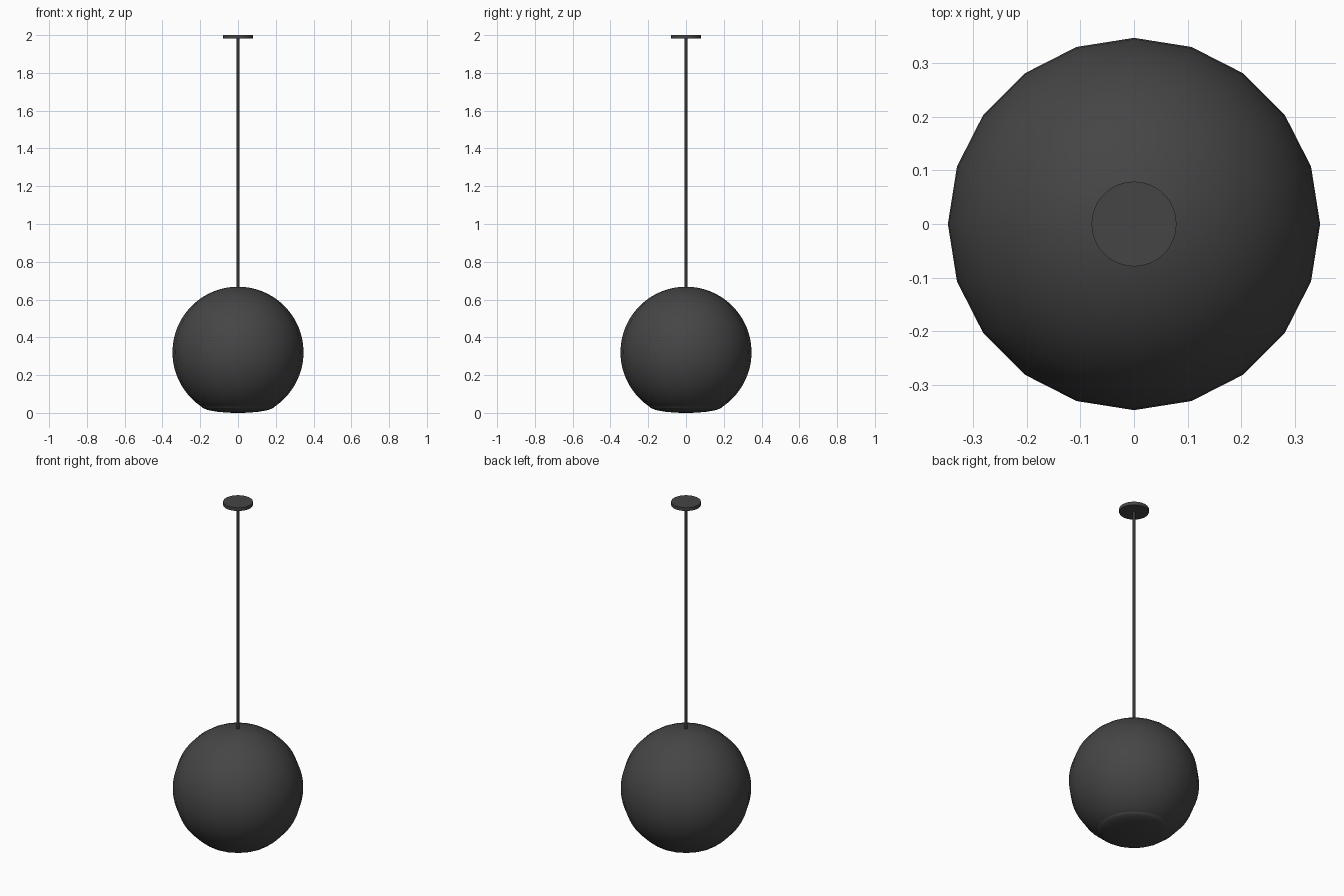
import bpy, bmesh, math

if "Cube" in bpy.data.objects:
    bpy.data.objects.remove(bpy.data.objects["Cube"])

def lathe(name, profile, segs, angle=40):
    """Spin (radius, z) points around the z axis."""
    bm = bmesh.new()
    vs = [bm.verts.new((r, 0, z)) for r, z in profile]
    es = [bm.edges.new(p) for p in zip(vs, vs[1:])]
    bmesh.ops.spin(bm, geom=vs + es, cent=(0, 0, 0), axis=(0, 0, 1),
                   angle=2 * math.pi, steps=segs, use_duplicate=False)
    bmesh.ops.remove_doubles(bm, verts=bm.verts, dist=1e-5)
    bmesh.ops.recalc_face_normals(bm, faces=bm.faces)
    me = bpy.data.meshes.new(name)
    bm.to_mesh(me)
    bm.free()
    ob = bpy.data.objects.new(name, me)
    bpy.context.collection.objects.link(ob)
    mat = bpy.data.materials.get("dark_metal") or bpy.data.materials.new("dark_metal")
    mat.diffuse_color = (0.06, 0.06, 0.06, 1)
    mat.use_nodes = True
    mat.node_tree.nodes["Principled BSDF"].inputs["Base Color"].default_value = mat.diffuse_color
    me.materials.append(mat)
    bpy.ops.object.select_all(action='DESELECT')
    ob.select_set(True)
    bpy.context.view_layer.objects.active = ob
    bpy.ops.object.shade_smooth_by_angle(angle=math.radians(angle))
    return ob

R, CZ, RIM_Z, SEGS = 0.347, 0.321, 0.036, 20

# Globe shade: sphere arc from the top down to the cut rim
end = math.acos((RIM_Z - CZ) / R)
N = 28
arc = [(R * math.sin(end * i / N), CZ + R * math.cos(end * i / N)) for i in range(N + 1)]
rim_r = arc[-1][0]
# small inward lip at the opening
lathe("globe_shade", arc + [(rim_r - 0.006, RIM_Z - 0.003)], SEGS)

# Shallow domed diffuser closing the opening
w = rim_r - 0.004
M = 8
dome = [(w * math.cos(math.pi / 2 * i / M),
         RIM_Z - RIM_Z * math.sin(math.pi / 2 * i / M)) for i in range(M + 1)]
lathe("diffuser", dome, SEGS)

# Suspension rod
lathe("rod", [(0, 0.64), (0.007, 0.64), (0.007, 1.985), (0, 1.985)], 12)

# Ceiling canopy
lathe("canopy", [(0, 1.981), (0.079, 1.981), (0.079, 2.0), (0, 2.0)], 48)
